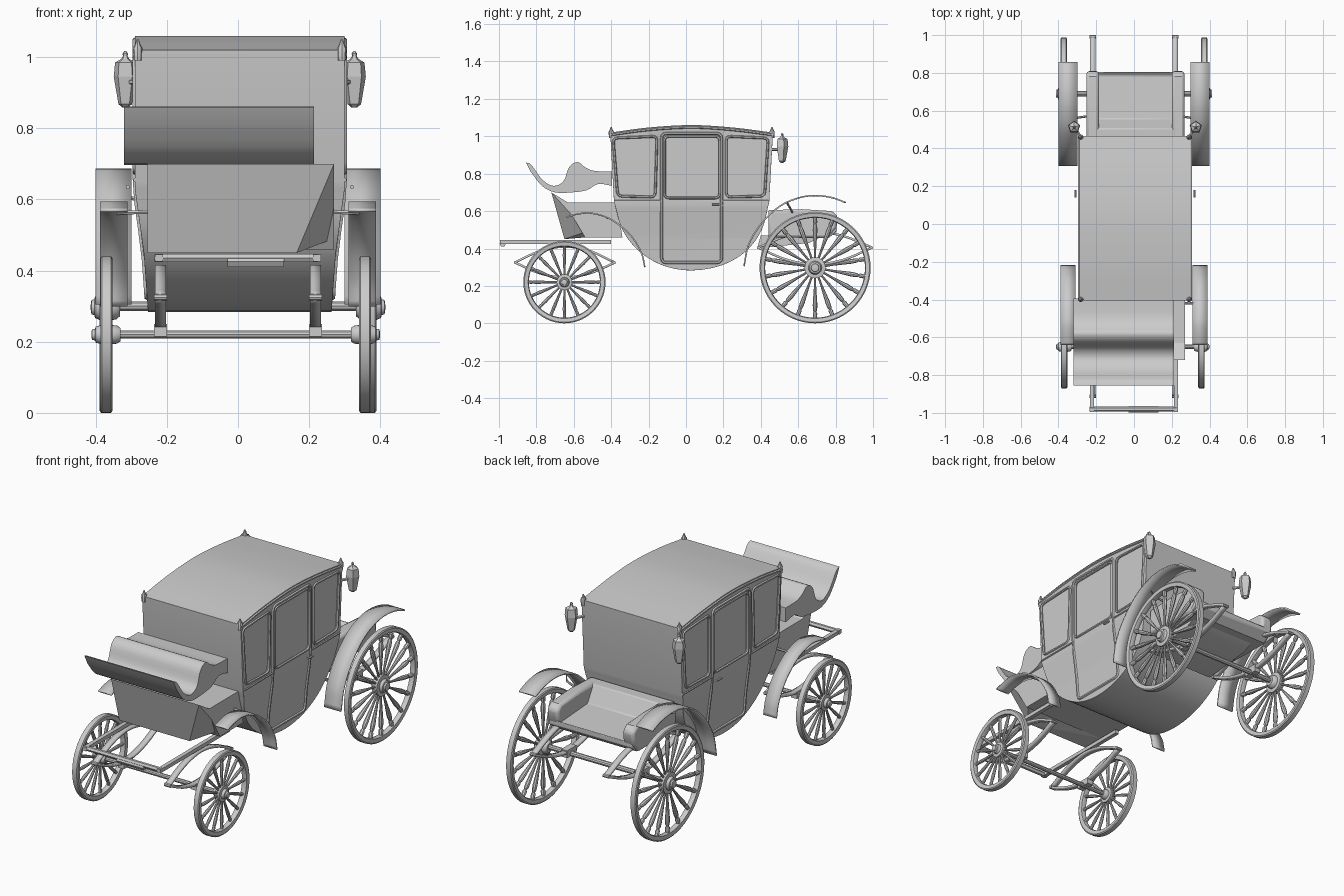
import bpy, bmesh, math
from mathutils import Vector, Matrix

if "Cube" in bpy.data.objects:
    bpy.data.objects.remove(bpy.data.objects["Cube"])


def finish(name, bm, smooth=True, bevel=0, solid=0):
    bmesh.ops.recalc_face_normals(bm, faces=bm.faces)
    me = bpy.data.meshes.new(name)
    bm.to_mesh(me)
    bm.free()
    ob = bpy.data.objects.new(name, me)
    bpy.context.collection.objects.link(ob)
    for o in bpy.context.selected_objects:
        o.select_set(False)
    ob.select_set(True)
    bpy.context.view_layer.objects.active = ob
    if smooth:
        bpy.ops.object.shade_smooth_by_angle(angle=math.radians(35))
    if solid:
        m = ob.modifiers.new("thickness", 'SOLIDIFY')
        m.thickness, m.offset = solid, 0
    if bevel:
        m = ob.modifiers.new("bevel", 'BEVEL')
        m.width, m.segments, m.limit_method = bevel, 2, 'ANGLE'
        m.angle_limit = math.radians(40)
    return ob


def spline(pts, n=5):
    """Smooth path through the points."""
    p = [Vector(q) for q in pts]
    p = [2 * p[0] - p[1]] + p + [2 * p[-1] - p[-2]]
    out = []
    for a, b, c, d in zip(p, p[1:], p[2:], p[3:]):
        for i in range(n):
            t = i / n
            out.append(.5 * (2 * b + (c - a) * t + (2 * a - 5 * b + 4 * c - d) * t * t
                             + (3 * b - a - 3 * c + d) * t ** 3))
    return out + [p[-2]]


def prism_bm(pts, x0, x1):
    bm = bmesh.new()
    f = bm.faces.new([bm.verts.new((x0, p[0], p[1])) for p in pts])
    g = bmesh.ops.extrude_face_region(bm, geom=[f])['geom']
    bmesh.ops.translate(bm, vec=(x1 - x0, 0, 0), verts=[v for v in g if isinstance(v, bmesh.types.BMVert)])
    return bm


def prism(name, pts, x0, x1, **k):
    return finish(name, prism_bm(pts, x0, x1), **k)


def strip(name, pts, x0, x1, t):
    bm = bmesh.new()
    rows = [[bm.verts.new((x, p[0], p[1])) for x in (x0, x1)] for p in pts]
    for a, b in zip(rows, rows[1:]):
        bm.faces.new((a[0], a[1], b[1], b[0]))
    return finish(name, bm, solid=t)


def hull(name, pts):
    bm = bmesh.new()
    for p in pts:
        bm.verts.new(p)
    bmesh.ops.convex_hull(bm, input=bm.verts)
    return finish(name, bm, smooth=False)


def lathe(bm, prof, n, mat, closed=False):
    """Revolve (radius, height) about local z, then place with mat."""
    rings = [[bm.verts.new(mat @ Vector((r * math.cos(2 * math.pi * i / n), r * math.sin(2 * math.pi * i / n), h)))
              for i in range(n)] for r, h in prof]
    for a, b in zip(rings, rings[1:] + (rings[:1] if closed else [])):
        for i in range(n):
            bm.faces.new((a[i], a[(i + 1) % n], b[(i + 1) % n], b[i]))
    if not closed:
        bm.faces.new(rings[0])
        bm.faces.new(rings[-1])


def tube(name, pts, r, closed=False, n=6):
    bm = bmesh.new()
    p = [Vector(q) for q in pts]
    rings = []
    for i, q in enumerate(p):
        a = p[i - 1] if closed or i else q
        b = p[(i + 1) % len(p)] if closed or i < len(p) - 1 else q
        d = (b - a).normalized()
        u = d.cross(Vector((1, 0, 0)) if abs(d.x) < .8 else Vector((0, 0, 1))).normalized()
        w = d.cross(u)
        rings.append([bm.verts.new(q + r * (u * math.cos(2 * math.pi * j / n) + w * math.sin(2 * math.pi * j / n)))
                      for j in range(n)])
    for a, b in zip(rings, rings[1:] + (rings[:1] if closed else [])):
        for i in range(n):
            bm.faces.new((a[i], a[(i + 1) % n], b[(i + 1) % n], b[i]))
    if not closed:
        bm.faces.new(rings[0])
        bm.faces.new(rings[-1])
    return finish(name, bm)


CX = .005


def half_width(z):
    for (z0, w0), (z1, w1) in zip([(.27, .257), (.45, .270), (.63, .295)], [(.45, .270), (.63, .295), (2, .295)]):
        if z <= z1:
            return w0 + (w1 - w0) * (z - z0) / (z1 - z0)


def rounded(pts, r=.025):
    out = []
    for i, q in enumerate(pts):
        a, q, b = Vector(pts[i - 1]), Vector(q), Vector(pts[(i + 1) % len(pts)])
        s, e = q + (a - q).normalized() * r, q + (b - q).normalized() * r
        out += [s * (1 - t) ** 2 + q * 2 * t * (1 - t) + e * t * t for t in (0, .33, .67, 1)]
    return out


# Coach body: side outline extruded, narrowed below the belt line
roof = spline([(.465, 1.02), (.25, 1.047), (.03, 1.06), (-.2, 1.047), (-.405, 1.02)])
belly = spline([(-.385, .65), (-.34, .50), (-.25, .385), (-.12, .308), (.03, .283),
                (.19, .31), (.32, .385), (.405, .50), (.445, .65)])
bm = prism_bm(roof + belly, CX - .295, CX + .295)
for z in (.45, .63):
    bmesh.ops.bisect_plane(bm, geom=bm.verts[:] + bm.edges[:] + bm.faces[:], plane_co=(0, 0, z), plane_no=(0, 0, 1))
for v in bm.verts:
    v.co.x = CX + math.copysign(half_width(v.co.z), v.co.x - CX)
body = finish("coach_body", bm)

# Recessed window panes, cut on both sides
windows = [[(-.365, .68), (-.165, .675), (-.155, 1.0), (-.39, .99)],
           [(-.115, .67), (.18, .67), (.18, 1.0), (-.115, 1.0)],
           [(.215, .675), (.42, .68), (.44, .99), (.215, 1.0)]]
for s in (-1, 1):
    for w in windows:
        cut = prism("window_cutter", rounded(w), CX + s * .285, CX + s * .33)
        m = body.modifiers.new("window", 'BOOLEAN')
        m.operation, m.object, m.solver = 'DIFFERENCE', cut, 'EXACT'
        bpy.context.view_layer.objects.active = body
        bpy.ops.object.modifier_apply(modifier=m.name)
        bpy.data.objects.remove(cut)
m = body.modifiers.new("bevel", 'BEVEL')
m.width, m.segments, m.limit_method, m.angle_limit = .008, 2, 'ANGLE', math.radians(60)

# Mouldings round windows and door, belt line, roof edge
door = [(-.13, .325), (.19, .325), (.19, 1.015), (-.13, 1.015)]
for s in (-1, 1):
    def on_side(p):
        return (CX + s * half_width(p[1]), p[0], p[1])
    for w in windows:
        tube("window_moulding", [on_side(p) for p in rounded(w)], .007, True)
    path = []
    r = rounded(door)
    for a, b in zip(r, r[1:] + r[:1]):
        path += [on_side(a.lerp(b, i / 8)) for i in range(8)] if (a - b).length > .1 else [on_side(a)]
    tube("door_moulding", path, .008, True)
    for y0, y1 in ((-.382, -.13), (.19, .442)):
        tube("belt_moulding", [on_side((y0, .655)), on_side((y1, .655))], .005)
    tube("roof_moulding", [on_side((p[0], p[1] - .012)) for p in roof], .007)
    tube("door_handle", [(CX + s * .315, .14, .635), (CX + s * .315, .18, .635)], .006)
    for y in (-.4, .46):
        bm = bmesh.new()
        lathe(bm, [(.012, .99), (.014, 1.025), (.008, 1.035), (.003, 1.05)], 8, Matrix.Translation((CX + s * .287, y, 0)))
        finish("roof_finial", bm)
    # Five-sided lamps and their brackets
    bm = bmesh.new()
    lathe(bm, [(.008, .858), (.02, .868), (.034, .945), (.03, .985), (.012, .995), (.007, 1.003), (.008, 1.01), (.002, 1.018)],
          5, Matrix.Translation((CX + s * .322, .513, 0)) @ Matrix.Rotation(math.pi / 2, 4, 'Z'))
    finish("lamp", bm, smooth=False)
    tube("lamp_bracket", [(CX + s * .285, .455, .93), (CX + s * .31, .50, .93)], .008)

# Driver's seat (sits off centre) and foot box
seat = spline([(-.855, .86), (-.825, .845), (-.77, .77), (-.71, .735), (-.655, .76), (-.625, .835),
               (-.58, .862), (-.54, .835), (-.49, .815), (-.395, .812)], 4)
seat += spline([(-.395, .735), (-.47, .745), (-.53, .712), (-.61, .70), (-.70, .70), (-.77, .735), (-.83, .81)], 4)
prism("driver_seat", seat, -.32, .213)
hull("footboard", [(-.255, -.72, .70), (.27, -.72, .70), (-.255, -.65, .45), (.165, -.65, .45), (.27, -.53, .49),
                   (-.255, -.53, .46), (-.255, -.63, .645), (.27, -.63, .645)])
hull("driver_box", [(x, y, z) for x in (-.255, .27) for y, z in ((-.65, .645), (-.37, .645), (-.34, .46), (-.54, .46))])

# Rear seat tub
prism("rear_seat_pan", [(.44, .46), (.44, .605), (.505, .605), (.555, .52), (.785, .505), (.805, .52), (.805, .49), (.76, .455)],
      -.24, .26, bevel=.006)
for x0, x1 in ((-.252, -.185), (.2, .267)):
    prism("rear_seat_arm", [(.44, .46), (.44, .605), (.62, .61), (.78, .60), (.81, .575), (.805, .51), (.76, .455)],
          x0, x1, bevel=.014)
prism("rear_seat_support", [(.38, .40), (.40, .47), (.74, .47), (.66, .43)], -.19, .2)

# Fenders with stays
front_fender = spline([(-.64, .568), (-.57, .586), (-.5, .588), (-.40, .555), (-.30, .475), (-.24, .38), (-.22, .30)])
rear_fender = spline([(.31, .305), (.335, .42), (.40, .53), (.5, .625), (.60, .67), (.69, .683), (.78, .672), (.855, .645)])
for s in (-1, 1):
    strip("front_fender", front_fender, s * .31, s * .388, .008)
    strip("rear_fender", rear_fender, s * .30, s * .40, .008)
    tube("front_fender_stay", [(s * .25, -.42, .565), (s * .34, -.42, .562)], .006)
    tube("rear_fender_stay", [(s * .25, .57, .59), (s * .32, .56, .61), (s * .34, .54, .645)], .006)

# Elliptic leaf springs
for s in (-1, 1):
    for name, y0, y1, zm, top, bot in (("front_spring", -.915, -.38, .325, .41, .245), ("rear_spring", .385, .995, .405, .49, .315)):
        ym = (y0 + y1) / 2
        q = (y1 - y0) / 4
        for ze in (top, bot):
            k = zm + (ze - zm) * .72
            strip(name, spline([(y0, zm), (ym - q, k), (ym, ze), (ym + q, k), (y1, zm)]), s * .218 - .015, s * .218 + .015, .012)
        for y in (y0 + .004, y1 - .004):
            tube("spring_pin", [(s * .218 - .018, y, zm), (s * .218 + .018, y, zm)], .009, n=8)
    prism("axle_block", [(-.69, .215), (-.61, .215), (-.61, .25), (-.69, .25)], s * .218 - .018, s * .218 + .018)
    prism("axle_block", [(.65, .29), (.73, .29), (.73, .33), (.65, .33)], s * .218 - .018, s * .218 + .018)
    # Front frame rails
    prism("frame_rail", [(-.995, .425), (-.40, .425), (-.40, .445), (-.995, .445)], s * .222 - .011, s * .222 + .011)
tube("frame_crossbar", [(-.235, -.98, .435), (.225, -.98, .435)], .013, n=6)
tube("crossbar_sleeve", [(-.03, -.98, .425), (.13, -.98, .425)], .017, n=6)

# Axles
tube("front_axle", [(-.395, -.65, .22), (.39, -.65, .22)], .012, n=10)
tube("rear_axle", [(-.40, .69, .30), (.40, .69, .30)], .014, n=10)


# Wheels: rim, hub and bulged spokes
def wheel(name, x, y, r, spokes):
    bm = bmesh.new()
    side = Matrix.Translation((x, y, r)) @ Matrix.Rotation(math.copysign(math.pi / 2, x), 4, 'Y')
    lathe(bm, [(r, -.013), (r, .013), (r - .006, .017), (r - .026, .014), (r - .03, 0), (r - .026, -.014), (r - .006, -.017)],
          56, side, True)
    k = r / .295
    lathe(bm, [(.025 * k, -.04), (.034 * k, -.03), (.036 * k, -.016), (.056 * k, -.014), (.056 * k, .014), (.036 * k, .016),
               (.03 * k, .03), (.022 * k, .032), (.02 * k, .04), (.008, .042)], 20, side)
    L = r - .02
    for i in range(spokes):
        m = side @ Matrix.Rotation(2 * math.pi * i / spokes, 4, 'Z') @ Matrix.Rotation(math.pi / 2, 4, 'Y')
        lathe(bm, [(.006, .04 * k), (.006, .35 * L), (.0125 * k, .72 * L), (.011 * k, .82 * L), (.007, .85 * L),
                   (.012 * k, .88 * L), (.010 * k, L)], 8, m)
    finish(name, bm)


wheel("front_left_wheel", -.37, -.65, .22, 16)
wheel("front_right_wheel", .357, -.65, .22, 16)
for s in (-1, 1):
    wheel("rear_wheel", s * .372, .69, .297, 18)
